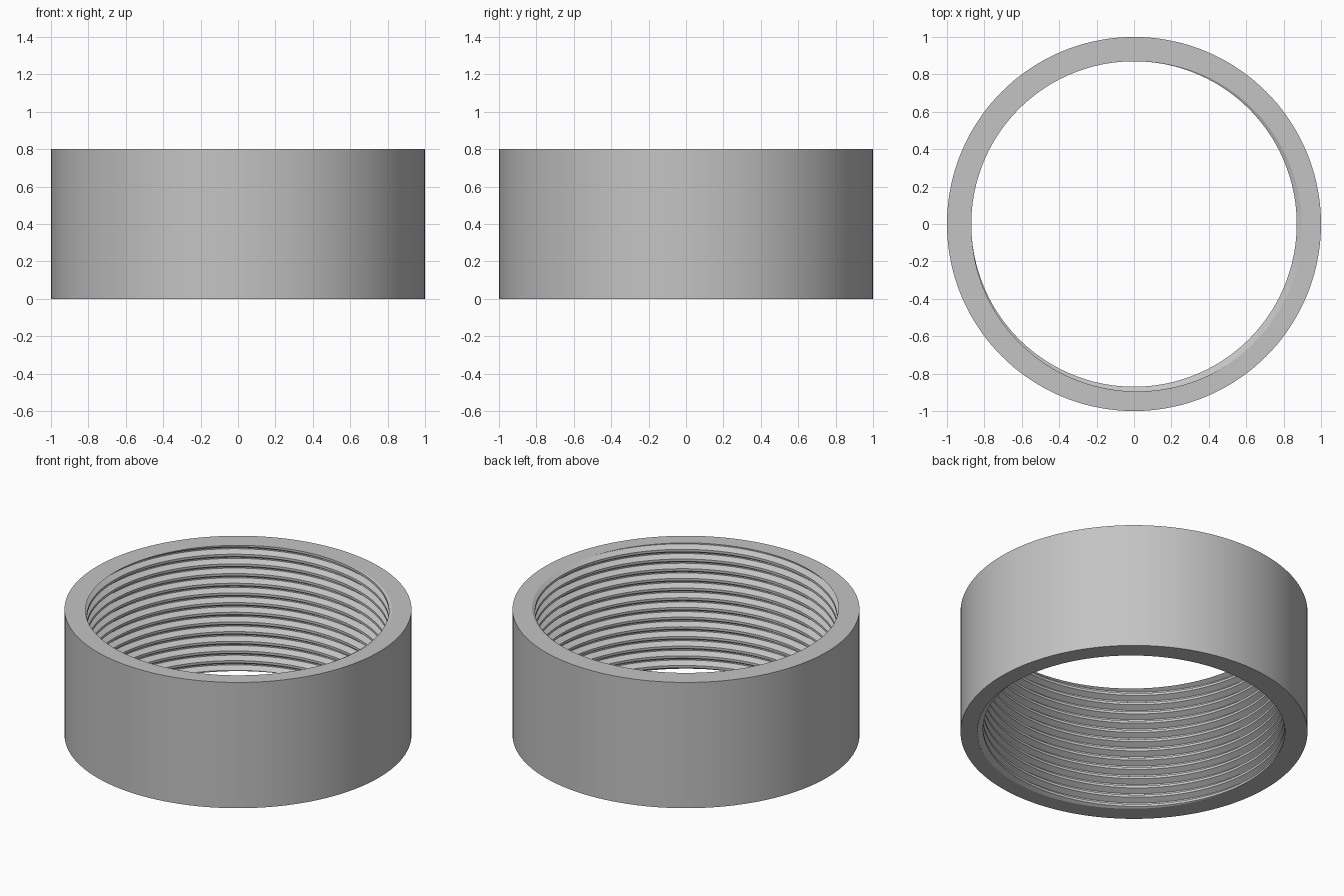
import bpy, bmesh
from math import cos, sin, pi, radians, floor

if "Cube" in bpy.data.objects:
    bpy.data.objects.remove(bpy.data.objects["Cube"])

HEIGHT, OUTER, CREST, ROOT = 0.8, 1.0, 0.87, 0.903
SEGMENTS, TURNS = 144, 13
PITCH = HEIGHT / TURNS
START = -40 / 360          # turn fraction where the groove meets the top rim

# One pitch of the thread: (fraction of pitch, radius), centred on the groove
PROFILE = [(-0.0625, ROOT), (0.0625, ROOT), (0.375, CREST), (0.625, CREST)]


def polar(radius, turn, z):
    return (radius * cos(2 * pi * turn), radius * sin(2 * pi * turn), z)


bm = bmesh.new()

# Right-hand thread surface, overshooting both rims
columns = []
for i in range(SEGMENTS + 1):
    turn = i / SEGMENTS
    columns.append([bm.verts.new(polar(r, turn, (k + f + turn - START) * PITCH))
                    for k in range(-3, TURNS + 3) for f, r in PROFILE])
for a, b in zip(columns, columns[1:]):
    for j in range(len(a) - 1):
        bm.faces.new((a[j], a[j + 1], b[j + 1], b[j]))
bmesh.ops.remove_doubles(bm, verts=bm.verts[:], dist=1e-5)

# Trim the thread flush with the rims
for z, up in ((0, -1), (HEIGHT, 1)):
    bmesh.ops.bisect_plane(bm, geom=bm.verts[:] + bm.edges[:] + bm.faces[:], dist=1e-6,
                           plane_co=(0, 0, z), plane_no=(0, 0, up), clear_outer=True)

# Outer wall
rings = [[bm.verts.new(polar(OUTER, i / SEGMENTS, z)) for i in range(SEGMENTS)]
         for z in (0, HEIGHT)]
for i in range(SEGMENTS):
    j = (i + 1) % SEGMENTS
    bm.faces.new((rings[0][i], rings[0][j], rings[1][j], rings[1][i]))

# Flat rims between thread and outer wall
for z in (0, HEIGHT):
    edges = [e for e in bm.edges if e.is_boundary
             and all(abs(v.co.z - z) < 1e-4 for v in e.verts)]
    bmesh.ops.triangle_fill(bm, edges=edges, use_beauty=True, use_dissolve=False)
bmesh.ops.recalc_face_normals(bm, faces=bm.faces[:])

mesh = bpy.data.meshes.new("threaded_ring")
bm.to_mesh(mesh)
bm.free()
ring = bpy.data.objects.new("threaded_ring", mesh)
bpy.context.collection.objects.link(ring)

# Plain grey metal
grey = bpy.data.materials.new("grey_metal")
grey.use_nodes = True
colour = (0.55, 0.55, 0.55, 1)
grey.diffuse_color = colour
grey.node_tree.nodes["Principled BSDF"].inputs["Base Color"].default_value = colour
mesh.materials.append(grey)

bpy.context.view_layer.objects.active = ring
ring.select_set(True)
bpy.ops.object.shade_smooth_by_angle(angle=radians(25))
